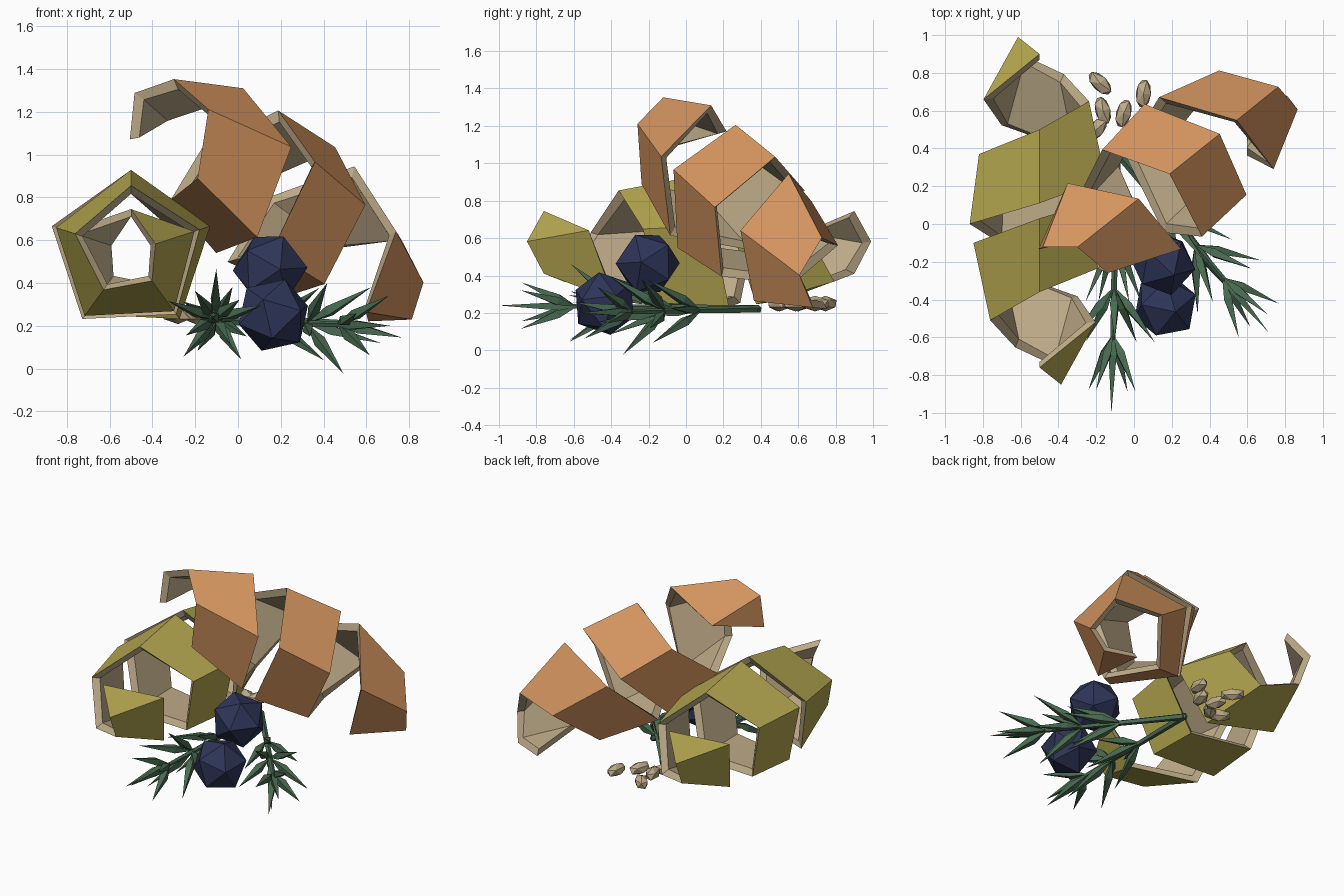
import bpy, bmesh, math, random
from mathutils import Vector, Matrix, Euler

if "Cube" in bpy.data.objects:
    bpy.data.objects.remove(bpy.data.objects["Cube"])

random.seed(4)

def mat(name, r, g, b):
    m = bpy.data.materials.new(name)
    m.diffuse_color = (r, g, b, 1)
    m.use_nodes = True
    m.node_tree.nodes["Principled BSDF"].inputs["Base Color"].default_value = m.diffuse_color
    return m

ORANGE = mat("orange skin", .66, .30, .114)
LEMON = mat("lemon skin", .46, .385, .08)
PITH = mat("pale pith", .52, .41, .25)
NAVY = mat("berry blue", .027, .036, .098)
GREEN = mat("leaf green", .066, .145, .083)

def finish(bm, name, mats, M=Matrix()):
    me = bpy.data.meshes.new(name)
    bmesh.ops.recalc_face_normals(bm, faces=bm.faces)
    bm.to_mesh(me)
    bm.free()
    for m in mats:
        me.materials.append(m)
    o = bpy.data.objects.new(name, me)
    o.matrix_world = M
    bpy.context.collection.objects.link(o)
    return o

# Peel: five-sided helical ribbon along y, symmetric about its middle.
# per half-turn step: inner edge (y, r), outer edge (y, r)
EDGES = [(-.16, .387, .22, .36), (-.07, .389, .30, .337), (.04, .383, .43, .31),
         (.17, .368, .58, .275), (.305, .369, .723, .219), (.453, .342, .83, .167),
         (.59, .312, .92, .12), (.83, .2, .83, .2)]

def peel(name, skin, M):
    bm = bmesh.new()
    rings = []
    for k in range(16):
        t = k - 7.5
        a = math.radians(90 - 72 * k)
        s = 1 if t > 0 else -1
        yi, ri, yo, ro = EDGES[int(abs(t))]
        lo, hi = Vector((s * yi, ri)), Vector((s * yo, ro))
        if s < 0:
            lo, hi = hi, lo
        d = (hi - lo)
        if d.length > 0:
            d.normalize()
            n = Vector((d.y, -d.x)) * .045
        else:
            n = Vector((-s * .03, -.035))
        prof = [lo, hi, hi - d * .03 + n, lo + d * .03 + n]
        rings.append([bm.verts.new((r * math.cos(a), y, r * math.sin(a))) for y, r in prof])
    for A, B in zip(rings, rings[1:]):
        for j in range(4):
            f = bm.faces.new((A[j], A[(j + 1) % 4], B[(j + 1) % 4], B[j]))
            f.material_index = 0 if j == 0 else 1
    bmesh.ops.remove_doubles(bm, verts=bm.verts, dist=.0005)
    finish(bm, name, [skin, PITH], M)

peel("lemon_peel", LEMON, Matrix.Translation((-.5, .07, .545)))
Y = Vector((.671, .536, -.512)).normalized()
Z = Vector((-.692, .207, -.691))
X = Y.cross(Z).normalized()
Z = X.cross(Y)
R = Matrix((X, Y, Z)).transposed().to_4x4()
peel("orange_peel", ORANGE, Matrix.Translation((.19, .27, .784)) @ R)

# Berries
for name, c, rot in (("berry_lower", (.165, -.435, .25), (.3, .2, .5)),
                     ("berry_upper", (.15, -.205, .465), (.5, -.2, 1.1))):
    bm = bmesh.new()
    bmesh.ops.create_icosphere(bm, subdivisions=1, radius=.178)
    finish(bm, name, [NAVY], Matrix.Translation(c) @ Euler(rot).to_matrix().to_4x4())

# Herb sprigs: tapered stem with whorls of pointed leaves, built along +z
def spike(bm, p, q, w, mid=.35):
    d = (q - p).normalized()
    u = d.orthogonal().normalized()
    v = d.cross(u)
    c = p.lerp(q, mid)
    ring = [bm.verts.new(c + (u * math.cos(i * math.pi / 2) + v * math.sin(i * math.pi / 2)) * w)
            for i in range(4)]
    a, b = bm.verts.new(p), bm.verts.new(q)
    for i in range(4):
        bm.faces.new((a, ring[(i + 1) % 4], ring[i]))
        bm.faces.new((b, ring[i], ring[(i + 1) % 4]))

def sprig(name, start, end, roll):
    start, end = Vector(start), Vector(end)
    L = (end - start).length
    bm = bmesh.new()
    bmesh.ops.create_cone(bm, cap_ends=True, segments=5, radius1=.022, radius2=.014,
                          depth=L * .72, matrix=Matrix.Translation((0, 0, L * .36)))
    for z, n, out, fwd in ((.32, 4, .17, .36), (.52, 5, .23, .29), (.70, 4, .15, .30)):
        for i in range(n):
            a = roll + z * 7 + i * math.tau / n
            o = Vector((math.cos(a), math.sin(a), 0))
            spike(bm, Vector((0, 0, z * L)), o * out + Vector((0, 0, z * L + fwd)), .03)
    spike(bm, Vector((0, 0, L * .66)), Vector((0, 0, L)), .03)
    q = (end - start).to_track_quat('Z', 'Y')
    finish(bm, name, [GREEN], Matrix.Translation(start) @ q.to_matrix().to_4x4())

sprig("sprig_front", (-.09, .39, .22), (-.12, -1.0, .24), .4)
sprig("sprig_right", (-.1, .39, .22), (.71, -.57, .2), 1.0)

# Seeds
for i, (x, y, a) in enumerate(((-.18, .745, 45), (-.165, .6, 15), (-.055, .585, -15),
                               (.05, .69, -5), (-.28, .49, 60), (-.2, .5, -40))):
    bm = bmesh.new()
    bmesh.ops.create_icosphere(bm, subdivisions=1, radius=1)
    bmesh.ops.scale(bm, vec=(.045, .085, .042), verts=bm.verts)
    finish(bm, "seed_%d" % (i + 1), [PITH],
           Matrix.Translation((x, y, .25)) @ Matrix.Rotation(math.radians(a), 4, 'Z'))
